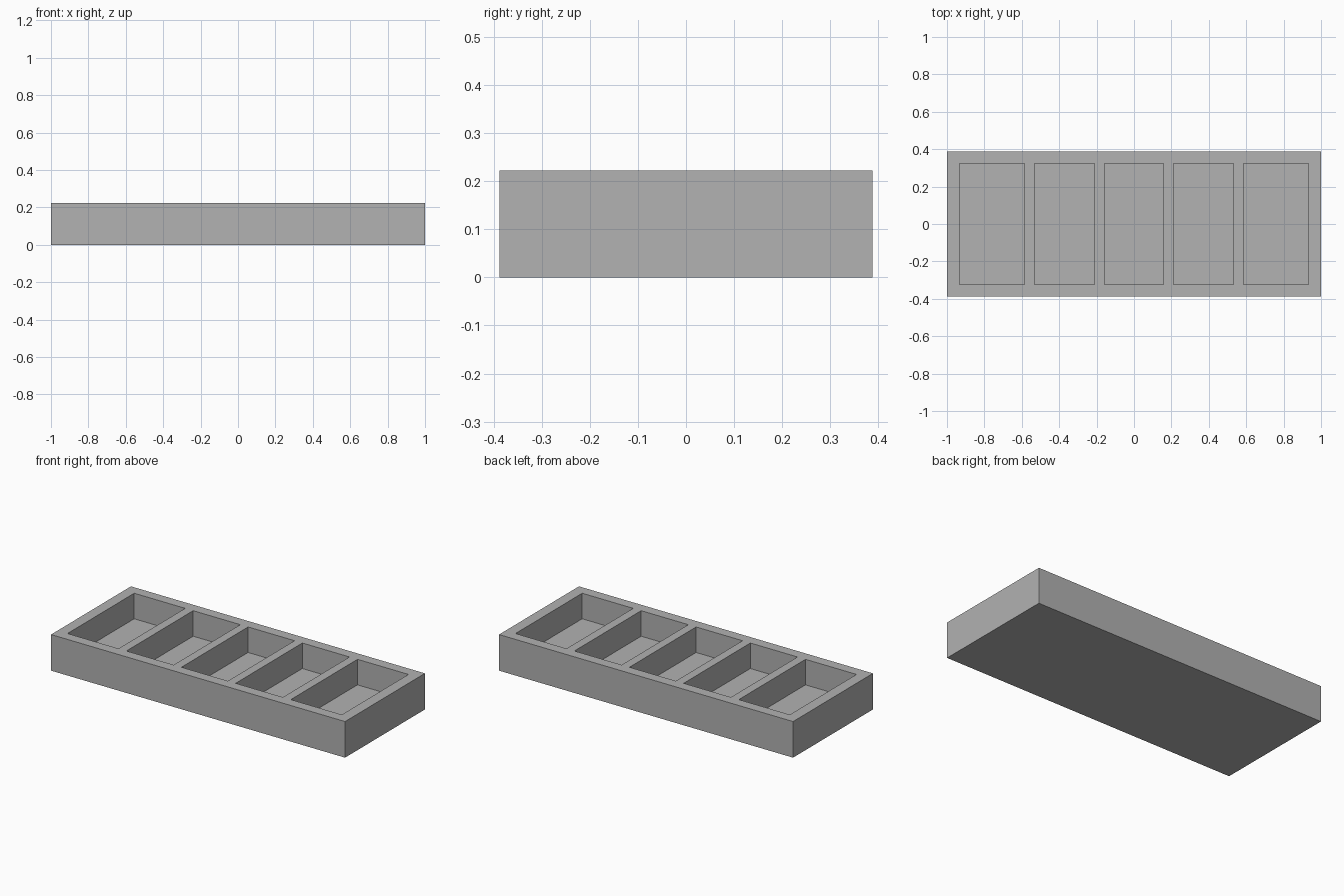
import bpy
import bmesh

cube = bpy.data.objects.get("Cube")
if cube:
    bpy.data.objects.remove(cube, do_unlink=True)

# Overall tray size and its pockets
HALF_X, HALF_Y, HEIGHT = 1.0, 0.388, 0.222
POCKET_Y, FLOOR_Z = 0.324, 0.065
POCKETS = [(-0.933, -0.586), (-0.532, -0.211), (-0.158, 0.158),
           (0.211, 0.532), (0.586, 0.933)]

grey = bpy.data.materials.new("plain_grey")
grey.use_nodes = True
colour = (0.445, 0.445, 0.445, 1.0)
grey.diffuse_color = colour
grey.node_tree.nodes["Principled BSDF"].inputs["Base Color"].default_value = colour

# Top grid lines: outer edges plus every pocket edge
xs = [-HALF_X] + [x for pocket in POCKETS for x in pocket] + [HALF_X]
ys = [-HALF_Y, -POCKET_Y, POCKET_Y, HALF_Y]

bm = bmesh.new()
grid = [[bm.verts.new((x, y, HEIGHT)) for y in ys] for x in xs]
pocket_faces = []
for i in range(len(xs) - 1):
    for j in range(len(ys) - 1):
        face = bm.faces.new((grid[i][j], grid[i + 1][j],
                             grid[i + 1][j + 1], grid[i][j + 1]))
        if j == 1 and i % 2 == 1:
            pocket_faces.append(face)

# Outer walls and underside
rim = [e for e in bm.edges if e.is_boundary]
walls = bmesh.ops.extrude_edge_only(bm, edges=rim)["geom"]
for v in walls:
    if isinstance(v, bmesh.types.BMVert):
        v.co.z = 0.0
bmesh.ops.contextual_create(bm, geom=[e for e in bm.edges if e.is_boundary])

# Sink the compartments
for face in pocket_faces:
    sunk = bmesh.ops.extrude_discrete_faces(bm, faces=[face])["faces"][0]
    for v in sunk.verts:
        v.co.z = FLOOR_Z

# Merge the flat top and wall pieces, then orient outward
bmesh.ops.dissolve_limit(bm, angle_limit=0.01, verts=bm.verts, edges=bm.edges)
bmesh.ops.recalc_face_normals(bm, faces=bm.faces)

mesh = bpy.data.meshes.new("compartment_tray")
bm.to_mesh(mesh)
bm.free()
mesh.materials.append(grey)
tray = bpy.data.objects.new("compartment_tray", mesh)
bpy.context.collection.objects.link(tray)
